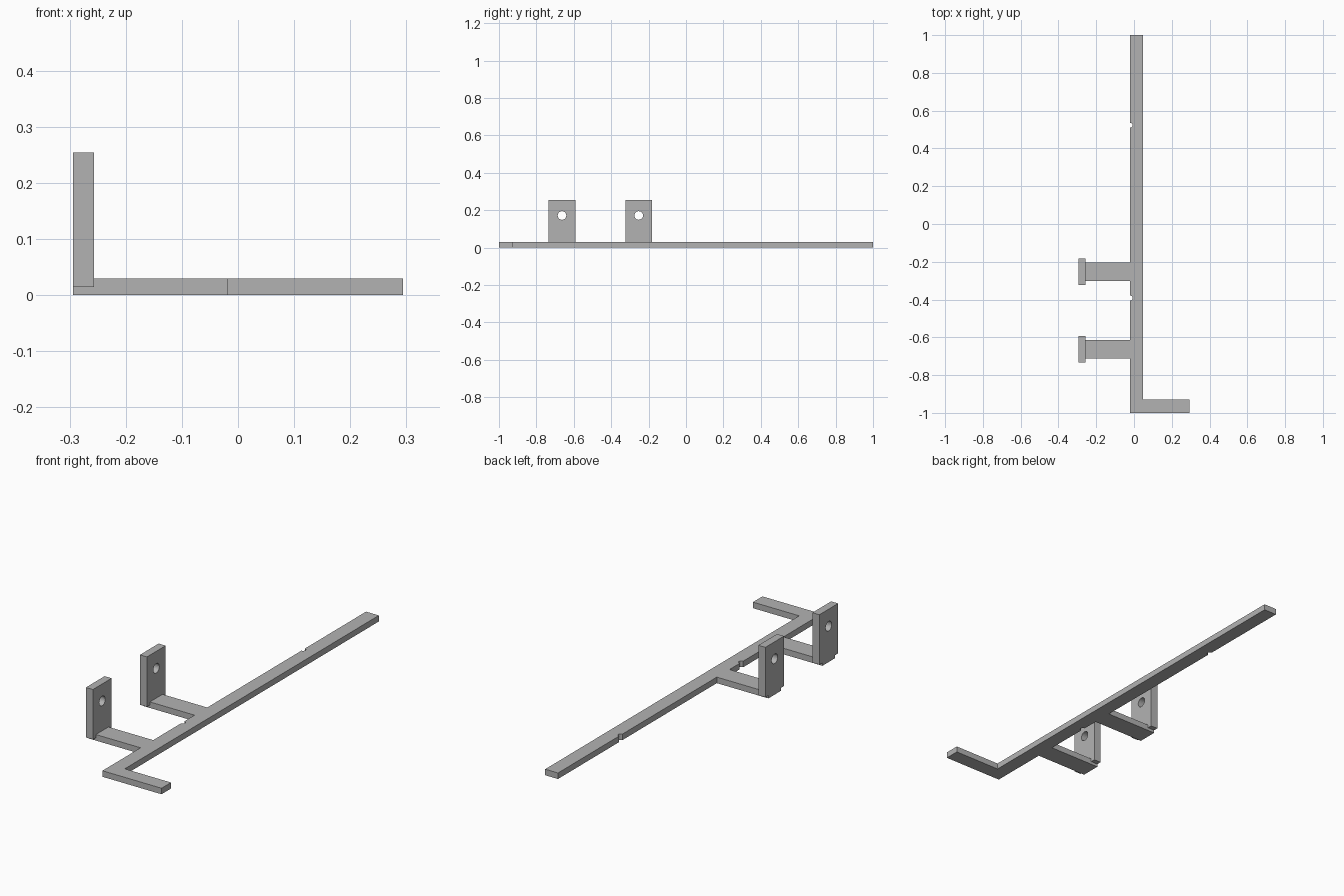
import bpy, bmesh, math
from mathutils import Vector

cube = bpy.data.objects.get("Cube")
if cube:
    bpy.data.objects.remove(cube, do_unlink=True)

grey = bpy.data.materials.new("plain_grey")
grey.use_nodes = True
colour = (0.45, 0.45, 0.45, 1)
grey.diffuse_color = colour
grey.node_tree.nodes["Principled BSDF"].inputs["Base Color"].default_value = colour

THICK = 0.029              # height of the flat frame
BAR_L, BAR_R = -0.02, 0.048
PLATE_L, PLATE_R = -0.294, -0.257
LIP = 0.014                # arm tip that carries the plate


def prism(name, points, direction):
    """Extrude a closed outline of 3D points along a direction."""
    bm = bmesh.new()
    face = bm.faces.new([bm.verts.new(p) for p in points])
    ext = bmesh.ops.extrude_face_region(bm, geom=[face])
    moved = [v for v in ext["geom"] if isinstance(v, bmesh.types.BMVert)]
    bmesh.ops.translate(bm, verts=moved, vec=Vector(direction))
    bmesh.ops.recalc_face_normals(bm, faces=bm.faces)
    mesh = bpy.data.meshes.new(name)
    bm.to_mesh(mesh)
    bm.free()
    mesh.materials.append(grey)
    obj = bpy.data.objects.new(name, mesh)
    bpy.context.collection.objects.link(obj)
    return obj


def notch(y, r=0.013, n=8):
    """Half-round bite into the right edge of the bar, running towards +y."""
    angles = [-math.pi / 2 + math.pi * i / n for i in range(n + 1)]
    return [(BAR_L + r * math.cos(a), y + r * math.sin(a), 0) for a in angles]


# Long bar with its foot and two edge notches
outline = [(BAR_L, -1, 0)] + notch(-0.392) + notch(0.523)
outline += [(BAR_L, 1, 0), (BAR_R, 1, 0), (BAR_R, -0.928, 0),
            (0.294, -0.928, 0), (0.294, -1, 0)]
prism("bar_with_foot", outline, (0, 0, THICK))


def bracket(label, y):
    # Arm with a stepped tip
    half = 0.048
    side = [(BAR_L, 0), (BAR_L, THICK), (PLATE_R, THICK), (PLATE_R, LIP),
            (PLATE_L, LIP), (PLATE_L, 0)]
    prism(label + "_arm", [(x, y - half, z) for x, z in side], (0, 2 * half, 0))

    # Upright plate
    half, top = 0.071, 0.254
    rect = [(-half, LIP), (half, LIP), (half, top), (-half, top)]
    plate = prism(label + "_plate", [(PLATE_L, y + dy, z) for dy, z in rect],
                  (PLATE_R - PLATE_L, 0, 0))

    # Round hole through the plate
    n, r = 24, 0.023
    ring = [(PLATE_L - 0.05, y + r * math.cos(math.tau * i / n),
             0.172 + r * math.sin(math.tau * i / n)) for i in range(n)]
    cutter = prism(label + "_hole_cutter", ring, (0.15, 0, 0))
    cutter.hide_render = True
    mod = plate.modifiers.new("hole", "BOOLEAN")
    mod.operation = "DIFFERENCE"
    mod.solver = "EXACT"
    mod.object = cutter
    bpy.context.view_layer.objects.active = plate
    bpy.ops.object.modifier_apply(modifier=mod.name)
    bpy.data.objects.remove(cutter, do_unlink=True)


bracket("front", -0.663)
bracket("rear", -0.253)
